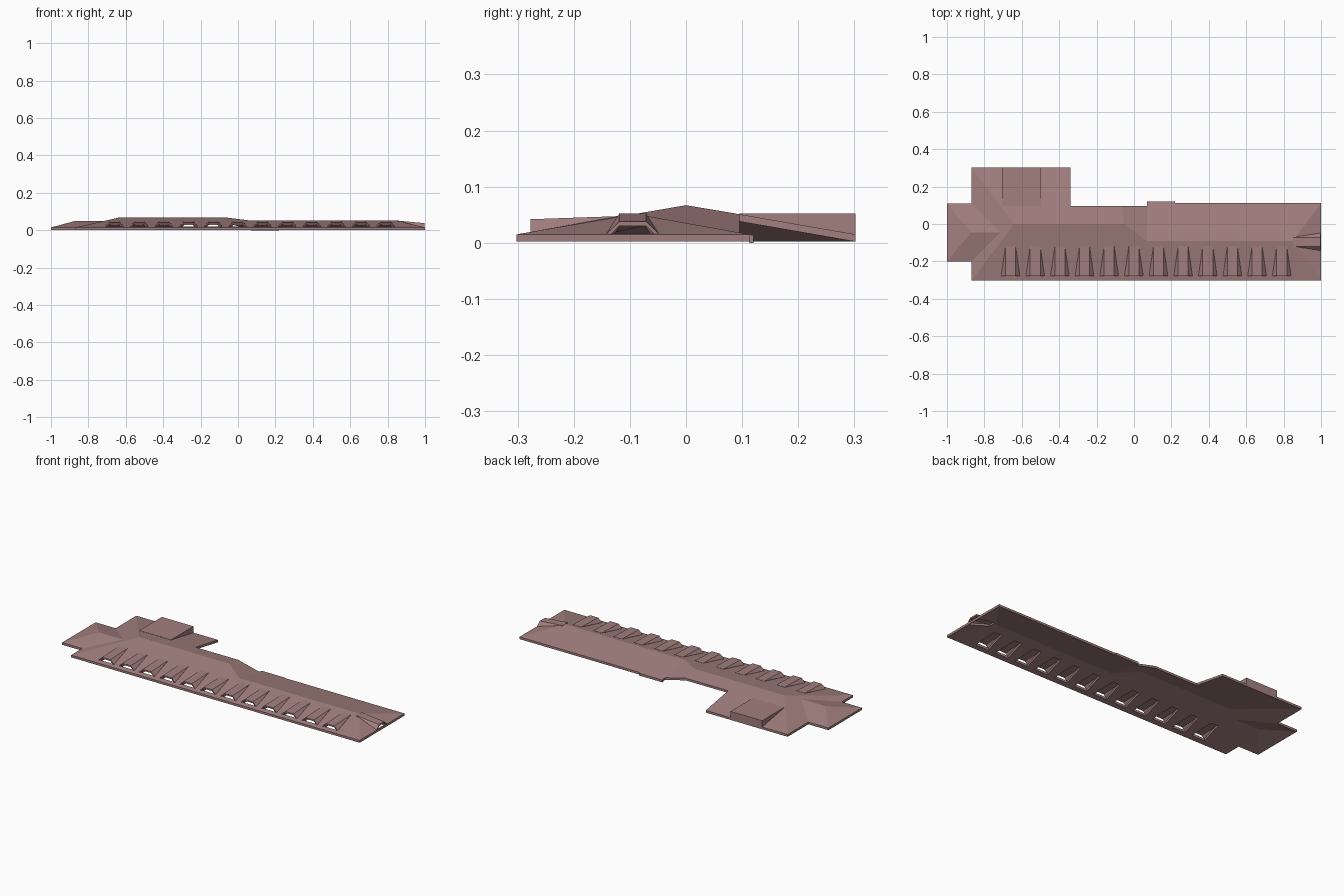
import bpy, bmesh
from mathutils import Vector

if "Cube" in bpy.data.objects:
    bpy.data.objects.remove(bpy.data.objects["Cube"])

mat = bpy.data.materials.new("roof_clay")
mat.diffuse_color = (0.36, 0.215, 0.21, 1)
mat.use_nodes = True
mat.node_tree.nodes["Principled BSDF"].inputs["Base Color"].default_value = mat.diffuse_color


def make(name, bm):
    bmesh.ops.recalc_face_normals(bm, faces=bm.faces)
    me = bpy.data.meshes.new(name)
    bm.to_mesh(me)
    bm.free()
    ob = bpy.data.objects.new(name, me)
    me.materials.append(mat)
    bpy.context.collection.objects.link(ob)
    return ob


def slab(bm, faces, drop):
    """Thicken faces straight down into a closed slab."""
    r = bmesh.ops.extrude_face_region(bm, geom=faces, use_keep_orig=True)
    vs = [g for g in r["geom"] if isinstance(g, bmesh.types.BMVert)]
    bmesh.ops.translate(bm, verts=vs, vec=(0, 0, -drop))


# Main hipped roof: eaves height E, main ridge T, lower ridge and wing ridge S
E, T, S = 0.015, 0.067, 0.0514
pts = {
    "fl": (-.87, -.302, E), "fr": (1, -.302, E), "br": (1, .113, E),
    "j1": (.22, .113, E), "j2": (.22, .12, .0135), "j3": (.07, .12, .0135),
    "c": (.07, .095, .018), "r1": (.85, -.09, S), "r0": (.07, -.09, S),
    "a": (-.055, 0, T), "d": (-.065, .095, .051), "m": (-.34, .095, .051),
    "n": (-.34, .302, E), "p": (-.87, .302, E), "l": (-.64, 0, T),
    "w0": (-1, -.2, E), "w1": (-1, .11, E), "v0": (-.87, -.2, E),
    "v1": (-.87, .11, E), "k": (-.87, -.045, .05), "j": (-.715, -.045, .05),
}
slopes = ["fl fr r1 r0 a l", "fr br r1", "r1 br j1 j2 j3 c r0", "r0 c d a",
          "a d m n p l", "p v1 j v0 fl l", "w0 k w1", "w0 v0 j k", "w1 k j v1"]
bm = bmesh.new()
v = {k: bm.verts.new(p) for k, p in pts.items()}
faces = [bm.faces.new([v[k] for k in s.split()]) for s in slopes]
slab(bm, faces, 0.013)
roof = make("roof", bm)

# Dormers: local u runs across, w runs from the open front to the back
holes = bmesh.new()


def dormer(name, place, depth, base, top, zb, zt, zback):
    bm = bmesh.new()
    P = lambda u, w, z: bm.verts.new(place(u, w) + Vector((0, 0, z)))
    bl, tl, tr, br = P(-base, 0, zb), P(-top, 0, zt), P(top, 0, zt), P(base, 0, zb)
    kl, kr = P(-top, depth, zback), P(top, depth, zback)
    slab(bm, [bm.faces.new(f) for f in ((bl, tl, kl), (tl, tr, kr, kl), (tr, br, kr))], 0.008)
    make(name, bm)
    # matching opening in the roof slope
    q = [(-base * .84, .004), (base * .84, .004), (top * .85, depth * .85), (-top * .85, depth * .85)]
    lo, hi = [[holes.verts.new(place(u, w) + Vector((0, 0, z))) for u, w in q] for z in (-.05, .12)]
    holes.faces.new(lo[::-1])
    holes.faces.new(hi)
    for i in range(4):
        n = (i + 1) % 4
        holes.faces.new((lo[i], lo[n], hi[n], hi[i]))


for i in range(12):
    x = -.66 + i * .1318
    dormer(f"front_dormer_{i + 1}", lambda u, w, x=x: Vector((x + u, -.277 + w, 0)),
           .157, .05, .027, .0192, .042, .0475)
dormer("side_dormer", lambda u, w: Vector((.998 - w, -.095 + u, 0)),
       .148, .047, .024, .0155, .038, .0518)

# Cut the dormer openings
cutter = make("dormer_openings", holes)
cutter.hide_render = True
mod = roof.modifiers.new("openings", "BOOLEAN")
mod.object, mod.operation, mod.solver = cutter, "DIFFERENCE", "EXACT"
bpy.context.view_layer.objects.active = roof
bpy.ops.object.modifier_apply(modifier=mod.name)
bpy.data.objects.remove(cutter)

# Rear flat-topped dormer, a wedge on the back slope
bm = bmesh.new()
ends = [[bm.verts.new((x, y, z)) for y, z in ((.095, .0505), (.302, .0135), (.302, .052), (.095, .052))]
        for x in (-.705, -.5)]
for e in ends:
    bm.faces.new(e)
for i in range(4):
    n = (i + 1) % 4
    bm.faces.new((ends[0][i], ends[0][n], ends[1][n], ends[1][i]))
make("rear_dormer", bm)

# Short gutter drop at the back step, touching the ground plane
bm = bmesh.new()
bmesh.ops.create_cube(bm, size=1)
for q in bm.verts:
    q.co = (.145 + q.co.x * .15, .1165 + q.co.y * .007, .0065 + q.co.z * .013)
make("back_step_fascia", bm)
